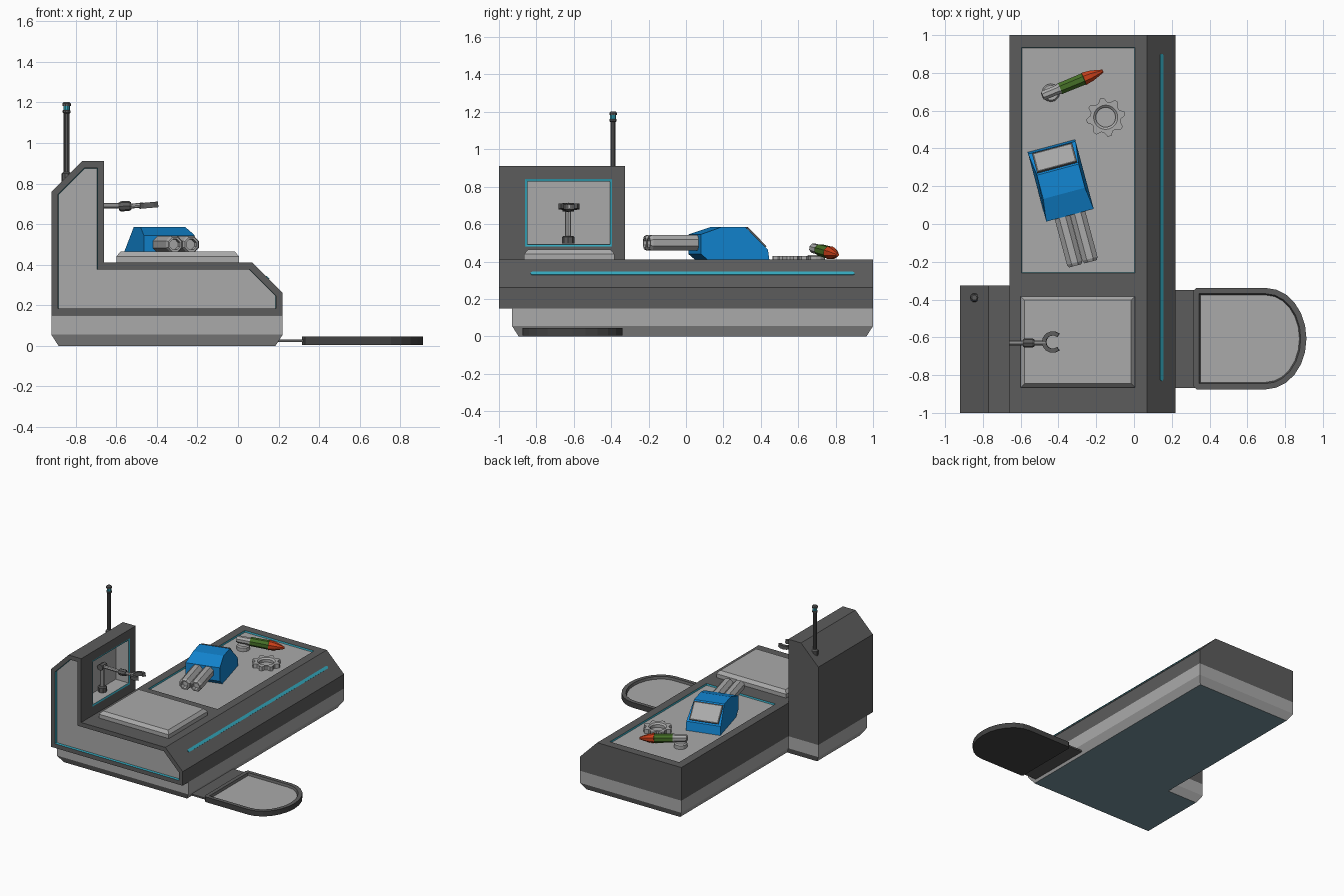
import bpy, bmesh, math
from mathutils import Vector, Matrix

if "Cube" in bpy.data.objects:
    bpy.data.objects.remove(bpy.data.objects["Cube"])

COLOURS = {
    "dark_grey": (0.107, 0.107, 0.107), "light_grey": (0.40, 0.40, 0.40),
    "cyan": (0.035, 0.40, 0.52), "blue": (0.006, 0.24, 0.65),
    "green": (0.06, 0.16, 0.02), "red": (0.60, 0.05, 0.01),
    "slate": (0.18, 0.29, 0.34), "charcoal": (0.055, 0.055, 0.055)}
NAMES = list(COLOURS)
MATS = []
for n, c in COLOURS.items():
    m = bpy.data.materials.new(n)
    m.diffuse_color = (*c, 1)
    m.use_nodes = True
    m.node_tree.nodes["Principled BSDF"].inputs["Base Color"].default_value = m.diffuse_color
    MATS.append(m)
DARK, LIGHT, CYAN, BLUE, GREEN, RED, SLATE, COAL = range(8)


def finish(name, bm, mat=None):
    """Write a bmesh to an object, keeping only the materials it uses."""
    bmesh.ops.recalc_face_normals(bm, faces=bm.faces)
    used = sorted({f.material_index for f in bm.faces})
    for f in bm.faces:
        f.material_index = used.index(f.material_index)
    me = bpy.data.meshes.new(name)
    bm.to_mesh(me)
    bm.free()
    for i in used:
        me.materials.append(MATS[i])
    ob = bpy.data.objects.new(name, me)
    bpy.context.collection.objects.link(ob)
    if mat:
        ob.matrix_world = mat
    return ob


def prism(pts, lo, hi, axis, col, bm=None):
    """Extrude a 2D outline along an axis from lo to hi."""
    bm = bm or bmesh.new()
    put = {"x": lambda a, b, t: (t, a, b), "y": lambda a, b, t: (a, t, b),
           "z": lambda a, b, t: (a, b, t)}[axis]
    r0, r1 = [[bm.verts.new(put(a, b, t)) for a, b in pts] for t in (lo, hi)]
    n = len(pts)
    new = [bm.faces.new(r0), bm.faces.new(r1)]
    new += [bm.faces.new((r0[i], r0[(i + 1) % n], r1[(i + 1) % n], r1[i])) for i in range(n)]
    for f in new:
        f.material_index = col
    bmesh.ops.recalc_face_normals(bm, faces=new)
    return bm


def facing(bm, direction):
    """The largest face looking in a direction."""
    d = Vector(direction)
    return max((f for f in bm.faces if f.normal.dot(d) > 0.99), key=lambda f: f.calc_area())


def inset(bm, f, width, depth, ring, inner):
    nrm = f.normal.copy()
    new = bmesh.ops.inset_region(bm, faces=[f], thickness=width, use_even_offset=True, use_boundary=True)
    for q in new["faces"]:
        q.material_index = ring
    f.material_index = inner
    for v in f.verts:
        v.co += nrm * depth


def rect(x0, x1, y0, y1):
    return [(x0, y0), (x1, y0), (x1, y1), (x0, y1)]


def turned(name, p, q, profile, segs, cols, spin=0.0):
    """Lathe (radius, distance) points along the line p to q."""
    p, q = Vector(p), Vector(q)
    bm = bmesh.new()
    rings = [[bm.verts.new((r * math.cos(spin + math.tau * i / segs), r * math.sin(spin + math.tau * i / segs), z))
              for i in range(segs)] for r, z in profile]
    if isinstance(cols, int):
        cols = [cols] * (len(profile) - 1)
    for a, b, c in zip(rings, rings[1:], cols):
        for i in range(segs):
            j = (i + 1) % segs
            bm.faces.new((a[i], a[j], b[j], b[i])).material_index = c
    bm.faces.new(rings[0]).material_index = cols[0]
    bm.faces.new(rings[-1]).material_index = cols[-1]
    rot = (q - p).to_track_quat("Z", "Y").to_matrix().to_4x4()
    return finish(name, bm, Matrix.Translation(p) @ rot)


# Front section with tower: recessed front panel and screen niche
bm = prism([(-.92, .15), (.22, .15), (.22, .26), (.07, .41), (-.66, .41), (-.66, .91), (-.77, .91), (-.92, .76)],
           -1, -.325, "y", DARK)
back = facing(bm, (0, 1, 0))
tower = [v for v in back.verts if v.co.x < -.6]
bmesh.ops.delete(bm, geom=[back], context="FACES_ONLY")
tower.sort(key=lambda v: math.atan2(v.co.z - .5, v.co.x + .8))
corner = bm.verts.new((-.66, -.325, .15))
k = next(i for i, v in enumerate(tower) if v.co.x > -.7 and v.co.z < .5)
bm.faces.new(tower[:k] + [corner] + tower[k:])
front = facing(bm, (0, -1, 0))
inset(bm, front, .033, 0, DARK, DARK)
inset(bm, front, .002, -.02, CYAN, LIGHT)
niche = next(f for f in bm.faces if f.normal.x > .99 and f.calc_center_median().z > .5)
inset(bm, niche, .07, 0, DARK, DARK)
for v in niche.verts:
    if v.co.y < -.9:
        v.co.y = -.86
inset(bm, niche, .012, -.004, CYAN, LIGHT)
inset(bm, niche, .001, -.11, LIGHT, LIGHT)
finish("tower_and_front", bm)

# Long bench with recessed work surface
bm = prism([(-.66, .15), (.22, .15), (.22, .26), (.07, .41), (-.66, .41)], -.325, 1, "y", DARK)
bmesh.ops.delete(bm, geom=[facing(bm, (0, -1, 0))], context="FACES_ONLY")
top = facing(bm, (0, 0, 1))
inset(bm, top, .065, 0, DARK, DARK)
inset(bm, top, .003, -.012, CYAN, LIGHT)
finish("bench", bm)

# L-shaped base with chamfered foot
d = .035
bm = bmesh.new()
outline = lambda e: [(-.92 + e, -.93 + e), (.22 - e, -.93 + e), (.22 - e, 1 - e), (-.66 + e, 1 - e),
                     (-.66 + e, -.325 - e), (-.92 + e, -.325 - e)]
rings = [[bm.verts.new((x, y, z)) for x, y in outline(e)] for e, z in ((d, 0), (0, .055), (0, .15))]
bm.faces.new(rings[0]).material_index = SLATE
for a, b in zip(rings, rings[1:]):
    for i in range(6):
        bm.faces.new((a[i], a[(i + 1) % 6], b[(i + 1) % 6], b[i])).material_index = LIGHT
finish("base", bm)

# Raised pad in front of the niche
bm = prism(rect(-.6, .005, -.865, -.383), .408, .44, "z", LIGHT)
inset(bm, facing(bm, (0, 0, 1)), .02, .024, LIGHT, LIGHT)
finish("raised_pad", bm)

# Light strip on the bench chamfer
cap = [(.011 * math.cos(a), s * .855 + .011 * math.sin(a)) for s, o in ((1, 0), (-1, math.pi))
       for a in [o + math.pi * i / 6 for i in range(7)]]
finish("light_strip", prism(cap, -.003, .004, "z", CYAN),
       Matrix.Translation((.145, .035, .335)) @ Matrix.Rotation(math.pi / 4, 4, "Y"))

# Foot tray and its link plate
arc = [(.70 + .213 * math.cos(a), -.607 + .268 * math.sin(a))
       for a in [-math.pi / 2 + math.pi * i / 12 for i in range(13)]]
bm = prism([(.315, -.86), (.33, -.875)] + arc + [(.33, -.339), (.315, -.354)], .004, .045, "z", COAL)
tray = facing(bm, (0, 0, 1))
inset(bm, tray, .03, 0, DARK, DARK)
inset(bm, tray, .007, -.018, DARK, LIGHT)
finish("foot_tray", bm)
finish("tray_link", prism(rect(.18, .33, -.868, -.35), .018, .03, "z", DARK))

# Antenna
turned("antenna", (-.845, -.39, .78), (-.845, -.39, 1.2),
       [(.024, 0), (.024, .07), (.014, .078), (.014, .365), (.02, .37), (.02, .38), (.016, .382),
        (.016, .402), (.021, .403), (.021, .415), (.014, .422)], 10,
       [DARK] * 6 + [CYAN] + [DARK] * 3)

# Tool arm: post, rods, joints and open claw
ay, az = -.63, .69
turned("arm_foot", (-.735, ay, .495), (-.735, ay, .54), [(.033, 0), (.033, .035), (.025, .042)], 8, DARK)
turned("arm_post", (-.735, ay, .53), (-.735, ay, .70), [(.016, 0), (.016, .17)], 8, LIGHT)
turned("arm_elbow", (-.735, ay - .03, az), (-.735, ay + .03, az), [(.024, 0), (.024, .06)], 8, DARK)
turned("arm_rod", (-.735, ay, az), (-.57, ay, az), [(.013, 0), (.013, .17)], 8, LIGHT)
turned("arm_joint", (-.588, ay, az - .003), (-.525, ay, az), [(.018, 0), (.025, .01), (.025, .05), (.018, .062)], 8, DARK)
turned("arm_wrist", (-.53, ay, az - .002), (-.465, ay, az + .005), [(.012, 0), (.012, .066)], 8, LIGHT)
arcs = [math.radians(50 + 260 * i / 10) for i in range(11)]
claw = [(.057 * math.cos(a), .057 * math.sin(a)) for a in arcs] + \
       [(.035 * math.cos(a), .035 * math.sin(a)) for a in reversed(arcs)]
finish("arm_claw", prism(claw, -.014, .014, "z", DARK),
       Matrix.Translation((-.43, ay + .005, az + .004)) @ Matrix.Rotation(-.09, 4, "Y"))

# Blue device: wedge body, sloped screen, twin barrels
place = Matrix.Translation((-.388, .23, 0)) @ Matrix.Rotation(math.radians(15), 4, "Z")
bm = prism([(.19, .398), (.18, .465), (.06, .585), (-.07, .585), (-.19, .545), (-.19, .44), (-.14, .398)],
           -.13, .13, "x", BLUE)
for v in bm.verts:
    if v.co.z > .57:
        v.co.x *= .88
finish("device_body", bm, place)
slope = place @ Matrix.Translation((0, .121, .526)) @ Matrix.Rotation(-math.pi / 4, 4, "X")
bm = prism(rect(-.11, .11, -.072, .072), -.006, .009, "z", DARK)
inset(bm, facing(bm, (0, 0, 1)), .01, 0, DARK, LIGHT)
finish("device_screen", bm, slope)
for side, x in (("left", -.042), ("right", .042)):
    turned("barrel_" + side, place @ Vector((x, -.15, .50)), place @ Vector((x, -.46, .50)),
           [(.045, 0), (.045, .29), (.037, .306), (.028, .306), (.026, .27)], 8, LIGHT, math.pi / 8)

# Shell lying on a small puck
turned("shell", (-.485, .678, .472), (-.165, .81, .436),
       [(.022, 0), (.027, .012), (.027, .085), (.033, .10), (.034, .235), (.037, .237), (.031, .28), (.017, .325), (.008, .348)],
       8, [LIGHT] * 3 + [GREEN] * 2 + [RED] * 3, math.pi / 8)
turned("puck", (-.44, .695, .396), (-.44, .695, .5), [(.048, 0), (.048, .03), (.04, .04)], 12, LIGHT)

# Cog: toothed rim with a chamfered bore
teeth, bore = 8, 32
bm = bmesh.new()
rings = []
for kind, z in ((0, .398), (0, .43), (1, .43), (2, .42), (2, .398)):
    ring = []
    for i in range(bore):
        a = math.tau * (i + .5) / bore
        r = ((.103 if i % 4 < 2 else .082), .064, .052)[kind]
        ring.append(bm.verts.new((r * math.cos(a), r * math.sin(a), z)))
    rings.append(ring)
for a, b in zip(rings, rings[1:] + rings[:1]):
    for i in range(bore):
        bm.faces.new((a[i], a[(i + 1) % bore], b[(i + 1) % bore], b[i])).material_index = LIGHT
finish("cog", bm, Matrix.Translation((-.15, .565, 0)))
